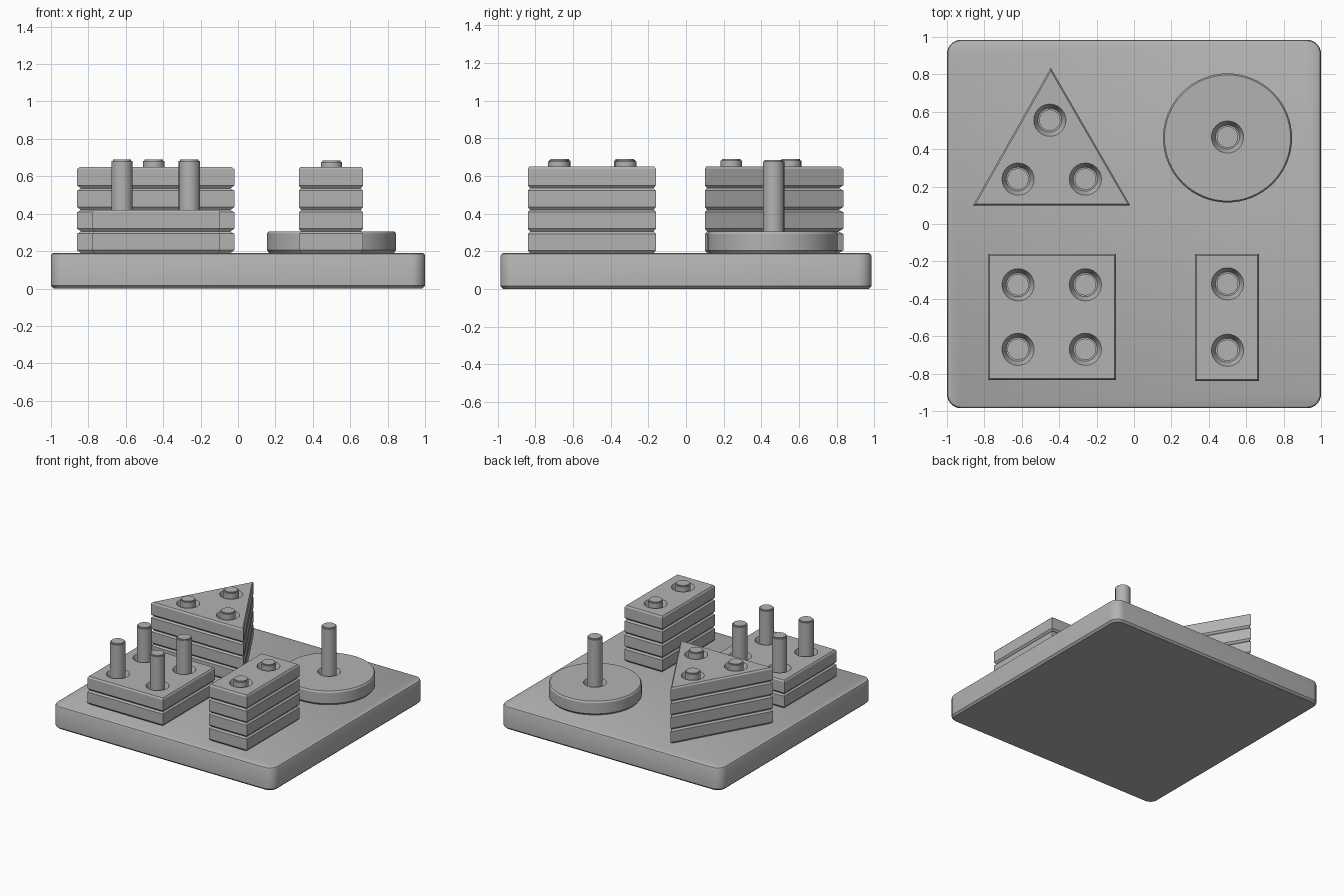
import bpy, bmesh, math
from mathutils import Vector

if "Cube" in bpy.data.objects:
    bpy.data.objects.remove(bpy.data.objects["Cube"])

wood = bpy.data.materials.new("plain grey")
wood.use_nodes = True
GREY = (0.45, 0.45, 0.45, 1)
wood.diffuse_color = GREY
wood.node_tree.nodes["Principled BSDF"].inputs["Base Color"].default_value = GREY

BOARD_TOP = 0.19
LAYER = 0.115
PEG_R = 0.057


def rectangle(x0, x1, y0, y1):
    return [(x0, y0), (x1, y0), (x1, y1), (x0, y1)]


def arc(cx, cy, r, start, sweep, n):
    return [(cx + r * math.cos(start + sweep * i / n),
             cy + r * math.sin(start + sweep * i / n)) for i in range(n)]


def rounded_rectangle(hx, hy, r, n=8):
    pts = []
    for k, (sx, sy) in enumerate([(1, 1), (-1, 1), (-1, -1), (1, -1)]):
        pts += arc(sx * (hx - r), sy * (hy - r), r, k * math.pi / 2,
                   math.pi / 2 * n / (n - 1), n)
    return pts


def inset(outline, d):
    """Move a counter-clockwise outline inwards by d with mitred corners."""
    pts = [Vector(p) for p in outline]
    result = []
    for i, p in enumerate(pts):
        a = (p - pts[i - 1]).normalized()
        b = (pts[(i + 1) % len(pts)] - p).normalized()
        na, nb = Vector((-a.y, a.x)), Vector((-b.y, b.x))
        result.append(p + (na + nb) * d / (1 + na.dot(nb)))
    return result


def finish(name, bm):
    bmesh.ops.recalc_face_normals(bm, faces=bm.faces[:])
    mesh = bpy.data.meshes.new(name)
    bm.to_mesh(mesh)
    bm.free()
    mesh.materials.append(wood)
    obj = bpy.data.objects.new(name, mesh)
    bpy.context.collection.objects.link(obj)
    return obj


def smooth(obj):
    bpy.ops.object.select_all(action='DESELECT')
    obj.select_set(True)
    bpy.context.view_layer.objects.active = obj
    bpy.ops.object.shade_smooth_by_angle(angle=math.radians(30))


def loft(name, outline, profile):
    """Closed solid from an outline and a list of (height, inset)."""
    bm = bmesh.new()
    rings = [[bm.verts.new((p.x, p.y, z)) for p in inset(outline, d)]
             for z, d in profile]
    n = len(outline)
    for low, high in zip(rings, rings[1:]):
        for i in range(n):
            j = (i + 1) % n
            bm.faces.new((low[i], low[j], high[j], high[i]))
    bm.faces.new(rings[0][::-1])
    bm.faces.new(rings[-1])
    return finish(name, bm)


def cylinders(name, spots, r0, r1, z0, z1, bevel=0.0):
    """One object holding an upright cylinder or cone at each spot."""
    bm = bmesh.new()
    for x, y in spots:
        geo = bmesh.ops.create_cone(bm, cap_ends=True, segments=24, radius1=r0,
                                    radius2=r1, depth=z1 - z0)
        bmesh.ops.translate(bm, verts=geo["verts"], vec=(x, y, (z0 + z1) / 2))
    if bevel:
        rim = [e for e in bm.edges if all(v.co.z > z1 - 0.001 for v in e.verts)]
        bmesh.ops.bevel(bm, geom=rim, offset=bevel, segments=2, affect='EDGES')
    return finish(name, bm)


def stack(name, outline, layers, spots, peg_top):
    """Fused pile of soft-edged layers with sockets and pegs."""
    profile = []
    for k in range(layers):
        z = BOARD_TOP + k * LAYER
        profile += [(z, 0.012), (z + 0.015, 0), (z + LAYER - 0.012, 0)]
    top = BOARD_TOP + layers * LAYER
    profile.append((top, 0.008))
    pile = loft(name + "_layers", outline, profile)

    # Tapered sockets around the pegs
    floor = top - 0.05
    cutter = cylinders(name + "_socket_cutter", spots, 0.064, 0.088,
                       floor, top + 0.004)
    cutter.hide_render = True
    cut = pile.modifiers.new("sockets", 'BOOLEAN')
    cut.operation, cut.solver, cut.object = 'DIFFERENCE', 'EXACT', cutter
    bpy.context.view_layer.objects.active = pile
    bpy.ops.object.modifier_apply(modifier=cut.name)
    bpy.data.objects.remove(cutter)
    smooth(pile)

    pegs = cylinders(name + "_pegs", spots, PEG_R, PEG_R, floor - 0.005,
                     peg_top, 0.008)
    smooth(pegs)


# Board
board = loft("board", rounded_rectangle(1.0, 0.985, 0.075),
             [(0, 0.015), (0.015, 0), (BOARD_TOP - 0.015, 0),
              (BOARD_TOP - 0.005, 0.005), (BOARD_TOP, 0.015)])
smooth(board)

# Sorting shapes
LEFT_X, MID_X, RIGHT_X = -0.62, -0.26, 0.5
stack("triangle", [(-0.86, 0.1), (-0.02, 0.1), (-0.445, 0.835)], 4,
      [(-0.45, 0.555), (LEFT_X, 0.24), (MID_X, 0.24)], 0.69)
stack("disc", arc(RIGHT_X, 0.46, 0.345, 0, 2 * math.pi, 64), 1,
      [(RIGHT_X, 0.465)], 0.685)
stack("square", rectangle(-0.78, -0.095, -0.835, -0.16), 2,
      [(x, y) for x in (LEFT_X, MID_X) for y in (-0.67, -0.325)], 0.69)
stack("rectangle", rectangle(0.325, 0.668, -0.84, -0.16), 4,
      [(RIGHT_X, -0.675), (RIGHT_X, -0.32)], 0.685)
